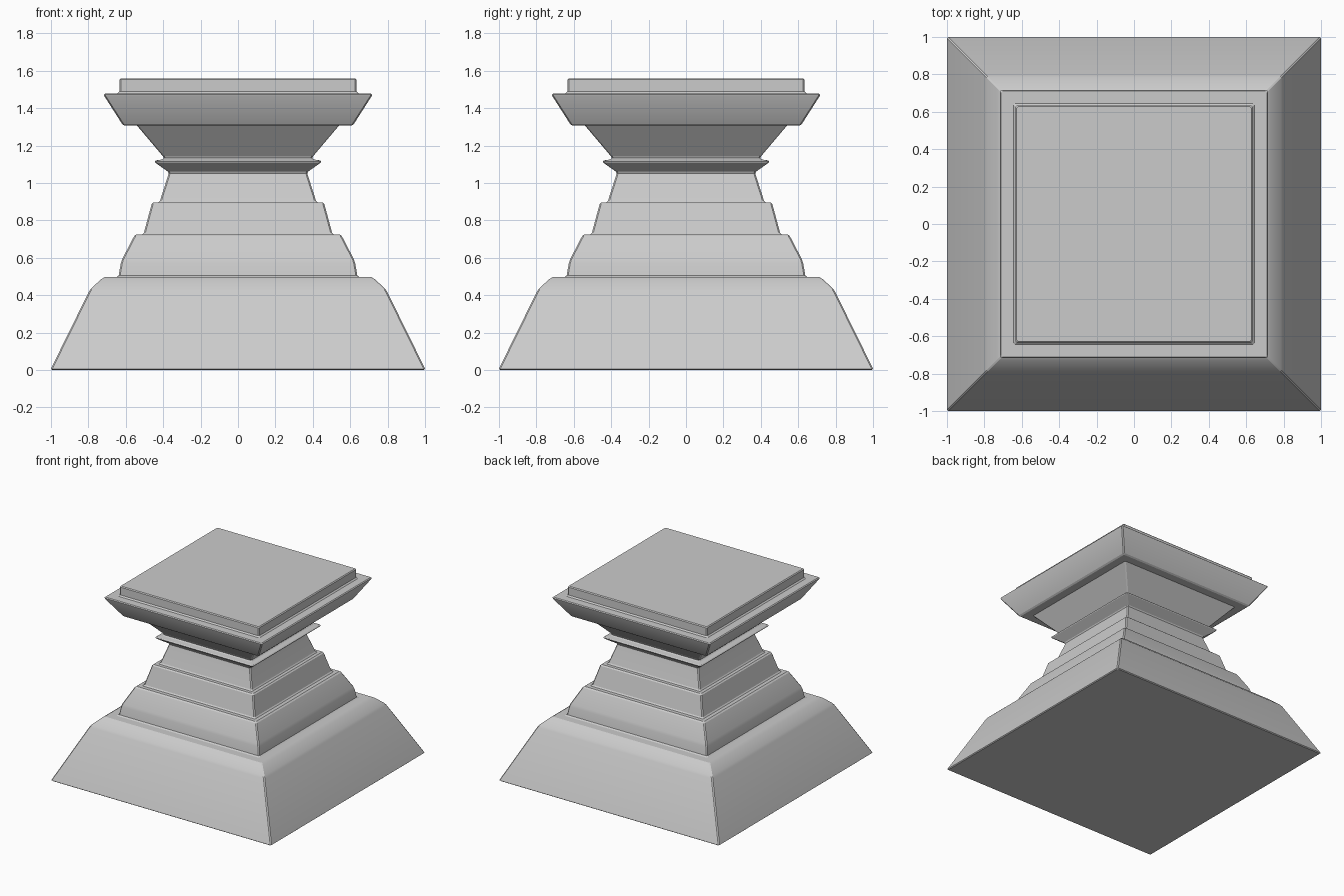
import bpy, bmesh

if "Cube" in bpy.data.objects:
    bpy.data.objects.remove(bpy.data.objects["Cube"])

CHAMFER = 0.008  # worn vertical corners


def ring(bm, r, z):
    """Square ring of half-width r with narrowly chamfered corners."""
    c = r - CHAMFER
    pts = [(c, -r), (r, -c), (r, c), (c, r), (-c, r), (-r, c), (-r, -c), (-c, -r)]
    return [bm.verts.new((x, y, z)) for x, y in pts]


def square_loft(name, profile, cap_bottom=False, cap_top=False):
    bm = bmesh.new()
    rings = [ring(bm, r, z) for r, z in profile]
    for a, b in zip(rings, rings[1:]):
        for i in range(8):
            j = (i + 1) % 8
            bm.faces.new((a[i], a[j], b[j], b[i]))
    if cap_bottom:
        bm.faces.new(rings[0][::-1])
    if cap_top:
        bm.faces.new(rings[-1])
    mesh = bpy.data.meshes.new(name)
    bm.to_mesh(mesh)
    bm.free()
    obj = bpy.data.objects.new(name, mesh)
    bpy.context.collection.objects.link(obj)
    bpy.ops.object.select_all(action='DESELECT')
    obj.select_set(True)
    bpy.context.view_layer.objects.active = obj
    bpy.ops.object.shade_smooth_by_angle(angle=0.35)
    return obj


# Each part is an open shell that meets the next one at its shared ring.
# Broad sloping foot with a softened shoulder
square_loft("base_plinth", [
    (0.993, 0), (1.0, 0.006), (0.996, 0.016), (0.797, 0.42), (0.785, 0.437),
    (0.731, 0.486), (0.712, 0.497), (0.65, 0.497)], cap_bottom=True)

# Three shrinking steps
square_loft("lower_step", [
    (0.65, 0.497), (0.638, 0.505), (0.627, 0.57), (0.62, 0.592),
    (0.555, 0.717), (0.543, 0.726), (0.512, 0.726)])
square_loft("middle_step", [
    (0.512, 0.726), (0.503, 0.735), (0.462, 0.887), (0.452, 0.896), (0.425, 0.896)])
square_loft("upper_step", [
    (0.425, 0.896), (0.417, 0.906), (0.374, 1.04), (0.371, 1.052), (0.376, 1.062)])

# Thin flared collar
square_loft("collar", [
    (0.376, 1.062), (0.441, 1.108), (0.445, 1.115), (0.438, 1.121),
    (0.405, 1.126), (0.397, 1.133), (0.403, 1.145)])

# Flaring neck and overhanging cap
square_loft("neck", [(0.403, 1.145), (0.54, 1.307)])
square_loft("cap", [
    (0.54, 1.307), (0.607, 1.307), (0.619, 1.315), (0.715, 1.465),
    (0.717, 1.473), (0.71, 1.479), (0.645, 1.479)])

# Low square slab on top
square_loft("top_slab", [
    (0.645, 1.479), (0.634, 1.489), (0.634, 1.553), (0.627, 1.56)], cap_top=True)
